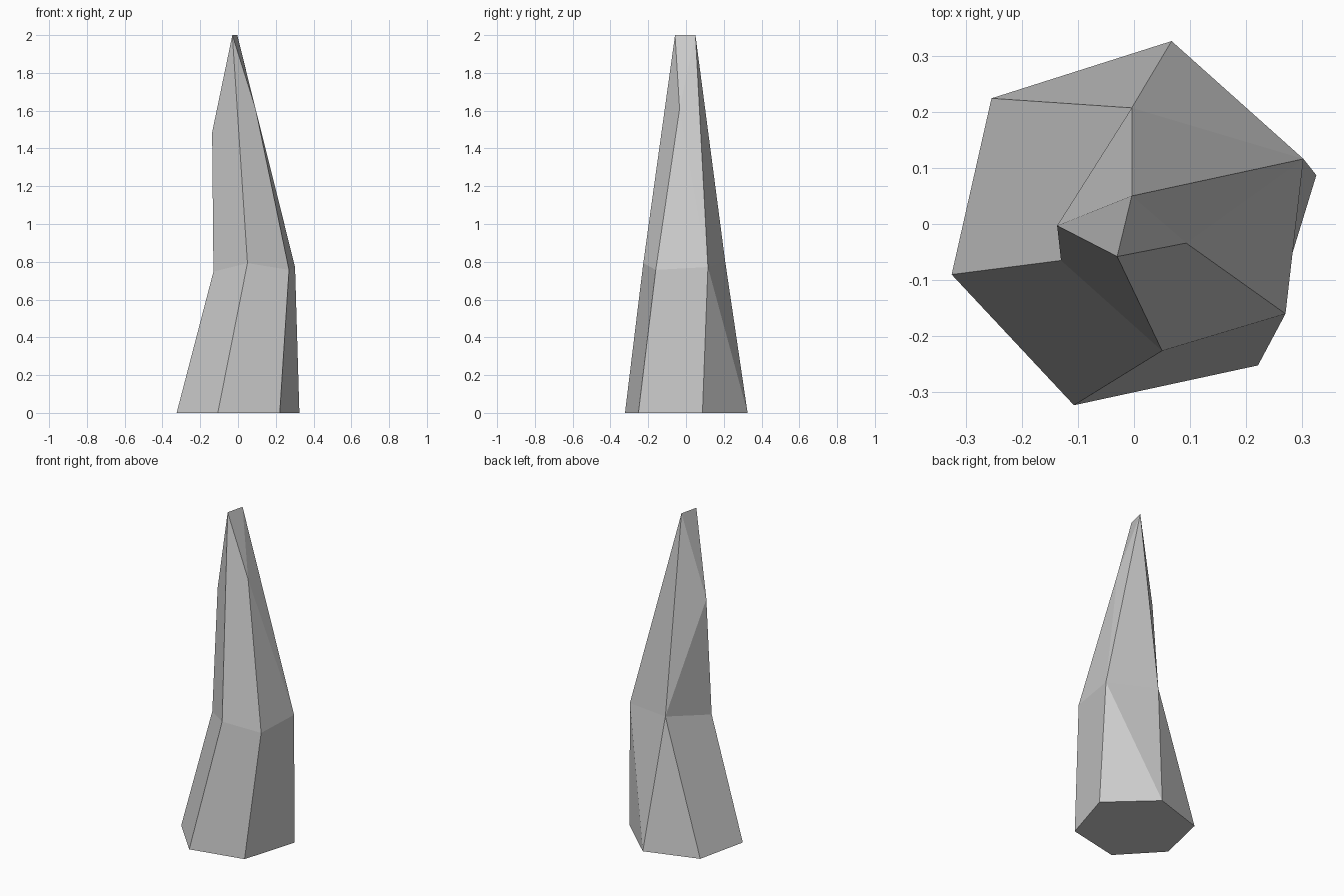
import bpy, bmesh

if "Cube" in bpy.data.objects:
    bpy.data.objects.remove(bpy.data.objects["Cube"])

# Cross-sections of the crystal, bottom to top
base = [(-.325, -.09, 0), (-.107, -.323, 0), (.221, -.252, 0),
        (.325, .087, 0), (.067, .326, 0), (-.254, .224, 0)]
waist = [(-.13, -.065, .748), (.05, -.226, .793), (.27, -.16, .757),
         (.302, .116, .772), (-.004, .207, .805)]
shoulder_left, shoulder_right = (-.137, -.003, 1.485), (.093, -.034, 1.61)
tip_front, tip_back = (-.03, -.058, 2), (-.004, .05, 2)

bm = bmesh.new()
b = [bm.verts.new(p) for p in base]
w = [bm.verts.new(p) for p in waist]
sl, sr, tf, tb = [bm.verts.new(p) for p in
                  (shoulder_left, shoulder_right, tip_front, tip_back)]

# Six-sided foot tapering into a five-sided waist
bm.faces.new(b)
for i in range(3):
    bm.faces.new((b[i], b[i + 1], w[i + 1], w[i]))
for f in ((b[3], b[4], w[3]), (b[4], w[4], w[3]),
          (b[4], b[5], w[4]), (b[5], b[0], w[0], w[4])):
    bm.faces.new(f)

# Irregular facets rising to the chisel tip
for f in ((w[0], w[1], tf, sl), (w[1], w[2], sr, tf),
          (w[2], w[3], sr), (w[3], tb, sr), (sr, tb, tf),
          (w[3], w[4], tb), (w[4], sl, tb), (tb, sl, tf),
          (w[4], w[0], sl)):
    bm.faces.new(f)

bmesh.ops.recalc_face_normals(bm, faces=bm.faces)
mesh = bpy.data.meshes.new("crystal_shard")
bm.to_mesh(mesh)
bm.free()
bpy.context.collection.objects.link(bpy.data.objects.new("crystal_shard", mesh))
